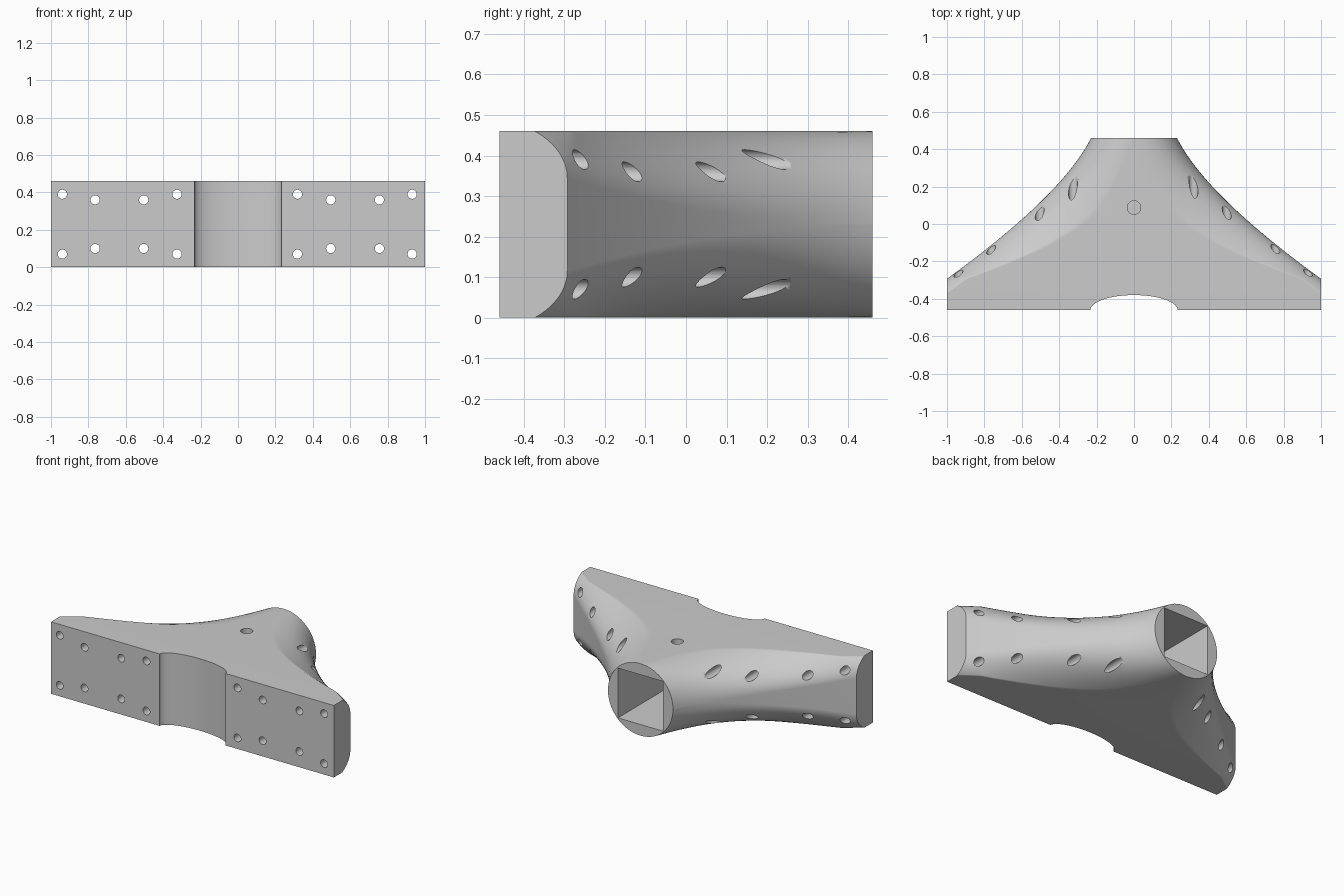
import bpy, bmesh
from math import sin, cos, pi, radians
from mathutils import Matrix, Vector

default = bpy.data.objects.get("Cube")
if default:
    bpy.data.objects.remove(default, do_unlink=True)

R = 0.23          # half height of the body and radius of the round end
BACK, FRONT = 0.46, -0.46


def lerp(a, b, t):
    return a + (b - a) * t


def to_object(name, bm):
    bmesh.ops.recalc_face_normals(bm, faces=bm.faces[:])
    mesh = bpy.data.meshes.new(name)
    bm.to_mesh(mesh)
    bm.free()
    obj = bpy.data.objects.new(name, mesh)
    bpy.context.collection.objects.link(obj)
    return obj


def add_cylinder(bm, radius, length, matrix, segments=28):
    bmesh.ops.create_cone(bm, cap_ends=True, segments=segments, radius1=radius,
                          radius2=radius, depth=length, matrix=matrix)


def section(bm, y, width, t, steps=16):
    """Closed ring: a circle at the back, a broad crown, then a rounded slab."""
    depth = lerp(R - 0.001, 0.11, t) + 0.2 * sin(pi * t ** 1.5)
    wall = lerp(0.001, 0.115, t * t)
    top = lerp(pi / 2, radians(52), t)
    quarter = []
    for i in range(steps + 1):
        a = top * i / steps
        quarter.append((width - depth * (1 - cos(a)) / (1 - cos(top)),
                        wall + (R - wall) * sin(a) / sin(top)))
    half = [(x, -z) for x, z in reversed(quarter)] + quarter
    ring = half + [(-x, z) for x, z in reversed(half)]
    return [bm.verts.new((x, y, z + R)) for x, z in ring]


# Body: sections lofted along a flared outline, then trimmed at both ends
bm = bmesh.new()
p0, p1, p2 = Vector((0.23, BACK)), Vector((0.383, 0.154)), Vector((1.0, -0.293))
rings = []
rows = 36
for i in range(rows + 1):
    t = i / rows
    p = p0 * (1 - t) ** 2 + p1 * 2 * t * (1 - t) + p2 * t * t
    blend = (BACK - p.y) / (BACK - p2.y)
    rings.append(section(bm, p.y, p.x, max(0.0, min(1.0, blend))))
for y in (-0.38, FRONT):
    rings.append(section(bm, y, p2.x + (p2.y - y) / 0.73, 1))
for a, b in zip(rings, rings[1:]):
    for j in range(len(a)):
        k = (j + 1) % len(a)
        bm.faces.new((a[j], a[k], b[k], b[j]))
bm.faces.new(rings[0])
bm.faces.new(rings[-1])
for side in (1, -1):
    cut = bmesh.ops.bisect_plane(bm, geom=bm.verts[:] + bm.edges[:] + bm.faces[:],
                                 plane_co=(side, 0, 0), plane_no=(side, 0, 0),
                                 clear_outer=True)
    rim = [e for e in cut["geom_cut"] if isinstance(e, bmesh.types.BMEdge)]
    bmesh.ops.edgeloop_fill(bm, edges=rim)
body = to_object("bracket_body", bm)

cutters = []

# Shallow curved recess in the front face
bm = bmesh.new()
add_cylinder(bm, 1, 1, Matrix.Translation((0, FRONT, R))
             @ Matrix.Diagonal((0.233, 0.08, 1, 1)), 96)
cutters.append(to_object("front_recess_cutter", bm))

# Square socket in the round end
bm = bmesh.new()
bmesh.ops.create_cube(bm, size=1, matrix=Matrix.Translation((0, BACK, R))
                      @ Matrix.Diagonal((0.318, 1, 0.318, 1)))
cutters.append(to_object("square_socket_cutter", bm))

# Screw hole from the top into the socket
bm = bmesh.new()
add_cylinder(bm, 0.036, 0.3, Matrix.Translation((0, 0.088, 0.45)))
cutters.append(to_object("top_hole_cutter", bm))

# Mounting holes right through both wings
bm = bmesh.new()
for x, dz in ((0.935, 0.16), (0.76, 0.13), (0.5, 0.13), (0.322, 0.16)):
    for sx in (1, -1):
        for sz in (1, -1):
            place = Matrix.Translation((sx * x - 0.004, 0, R + sz * dz))
            add_cylinder(bm, 0.0245, 1.4, place @ Matrix.Rotation(pi / 2, 4, "X"))
cutters.append(to_object("mounting_hole_cutter", bm))

for cutter in cutters:
    cutter.hide_render = True
    mod = body.modifiers.new(cutter.name, "BOOLEAN")
    mod.operation, mod.solver, mod.object = "DIFFERENCE", "EXACT", cutter

# Bake the cuts into the body and drop the helpers
graph = bpy.context.evaluated_depsgraph_get()
mesh = bpy.data.meshes.new_from_object(body.evaluated_get(graph))
body.modifiers.clear()
body.data = mesh
for cutter in cutters:
    bpy.data.objects.remove(cutter, do_unlink=True)

# Plain grey material
grey = bpy.data.materials.new("plain_grey")
grey.use_nodes = True
colour = (0.6, 0.6, 0.6, 1)
grey.diffuse_color = colour
grey.node_tree.nodes["Principled BSDF"].inputs["Base Color"].default_value = colour
mesh.materials.clear()
mesh.materials.append(grey)

# Smooth shading with clean flat areas
bpy.ops.object.select_all(action="DESELECT")
body.select_set(True)
bpy.context.view_layer.objects.active = body
bpy.ops.object.shade_smooth_by_angle(angle=radians(42))
weighted = body.modifiers.new("weighted_normals", "WEIGHTED_NORMAL")
weighted.keep_sharp = True
